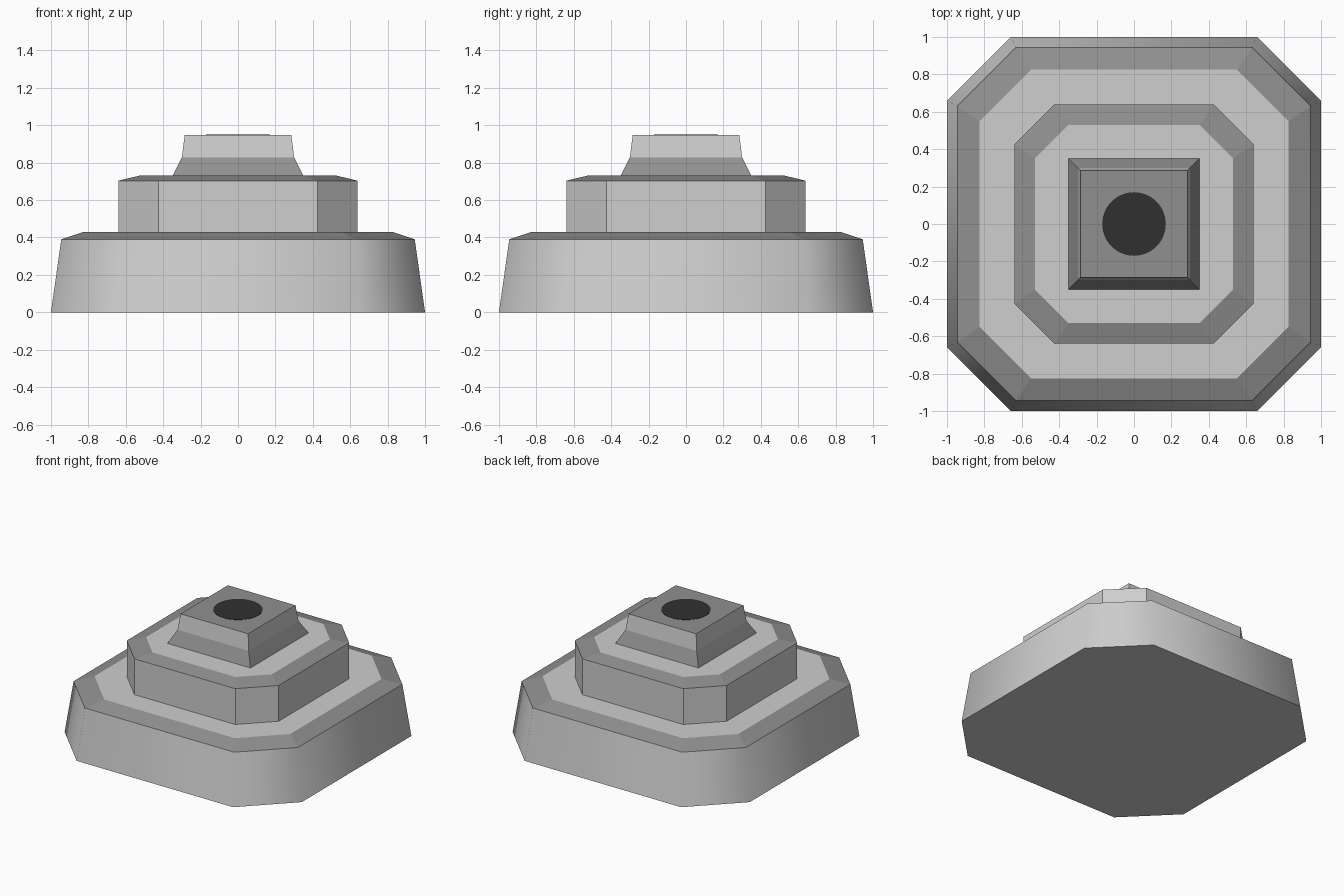
import bpy, bmesh, math

if "Cube" in bpy.data.objects:
    bpy.data.objects.remove(bpy.data.objects["Cube"])


def material(name, v):
    m = bpy.data.materials.new(name)
    m.diffuse_color = (v, v, v, 1)
    m.use_nodes = True
    m.node_tree.nodes["Principled BSDF"].inputs["Base Color"].default_value = m.diffuse_color
    return m


LIGHT = material("light grey", 0.62)
MID = material("mid grey", 0.28)
DARK = material("near black", 0.03)


def outline(half, flat):
    """Square ring, with cut corners when flat < half."""
    if flat >= half:
        return [(half, -half), (half, half), (-half, half), (-half, -half)]
    pts = [(half, -flat), (half, flat)]
    ring = []
    for k in range(4):
        c, s = round(math.cos(k * math.pi / 2)), round(math.sin(k * math.pi / 2))
        ring += [(x * c - y * s, x * s + y * c) for x, y in pts]
    return ring


def tier(name, rings, band_slots, top_slot, smooth_bands=()):
    """Stack of (half, flat, z) rings joined by bands and capped."""
    bm = bmesh.new()
    loops = [[bm.verts.new((x, y, z)) for x, y in outline(h, f)] for h, f, z in rings]
    n = len(loops[0])
    bm.faces.new(loops[0][::-1])
    bm.faces.new(loops[-1]).material_index = top_slot
    for b, (lo, hi) in enumerate(zip(loops, loops[1:])):
        for i in range(n):
            j = (i + 1) % n
            f = bm.faces.new((lo[i], lo[j], hi[j], hi[i]))
            f.material_index = band_slots[b]
            f.smooth = b in smooth_bands
    # keep horizontal rims crisp
    for e in bm.edges:
        if abs(e.verts[0].co.z - e.verts[1].co.z) < 1e-5:
            e.smooth = False
    me = bpy.data.meshes.new(name)
    bm.to_mesh(me)
    bm.free()
    for m in (LIGHT, MID):
        me.materials.append(m)
    ob = bpy.data.objects.new(name, me)
    bpy.context.collection.objects.link(ob)
    return ob


# wide tapered base with a darker bevel, walls smoothed round the corners
tier("base", [(1, 0.66, 0), (0.945, 0.63, 0.39), (0.825, 0.55, 0.43)],
     (0, 1), 0, smooth_bands=(0,))

# middle step with upright walls
tier("middle_step", [(0.64, 0.425, 0.43), (0.64, 0.425, 0.703), (0.53, 0.35, 0.73)],
     (0, 1), 0)

# square cap with flared foot
tier("top_cap", [(0.35, 0.35, 0.73), (0.30, 0.30, 0.828), (0.285, 0.285, 0.948)],
     (1, 0), 1)

# dark round spot on the cap
bpy.ops.mesh.primitive_cylinder_add(vertices=48, radius=0.17, depth=0.004,
                                    location=(0, 0, 0.948))
spot = bpy.context.object
spot.name = "top_spot"
spot.data.materials.append(DARK)
